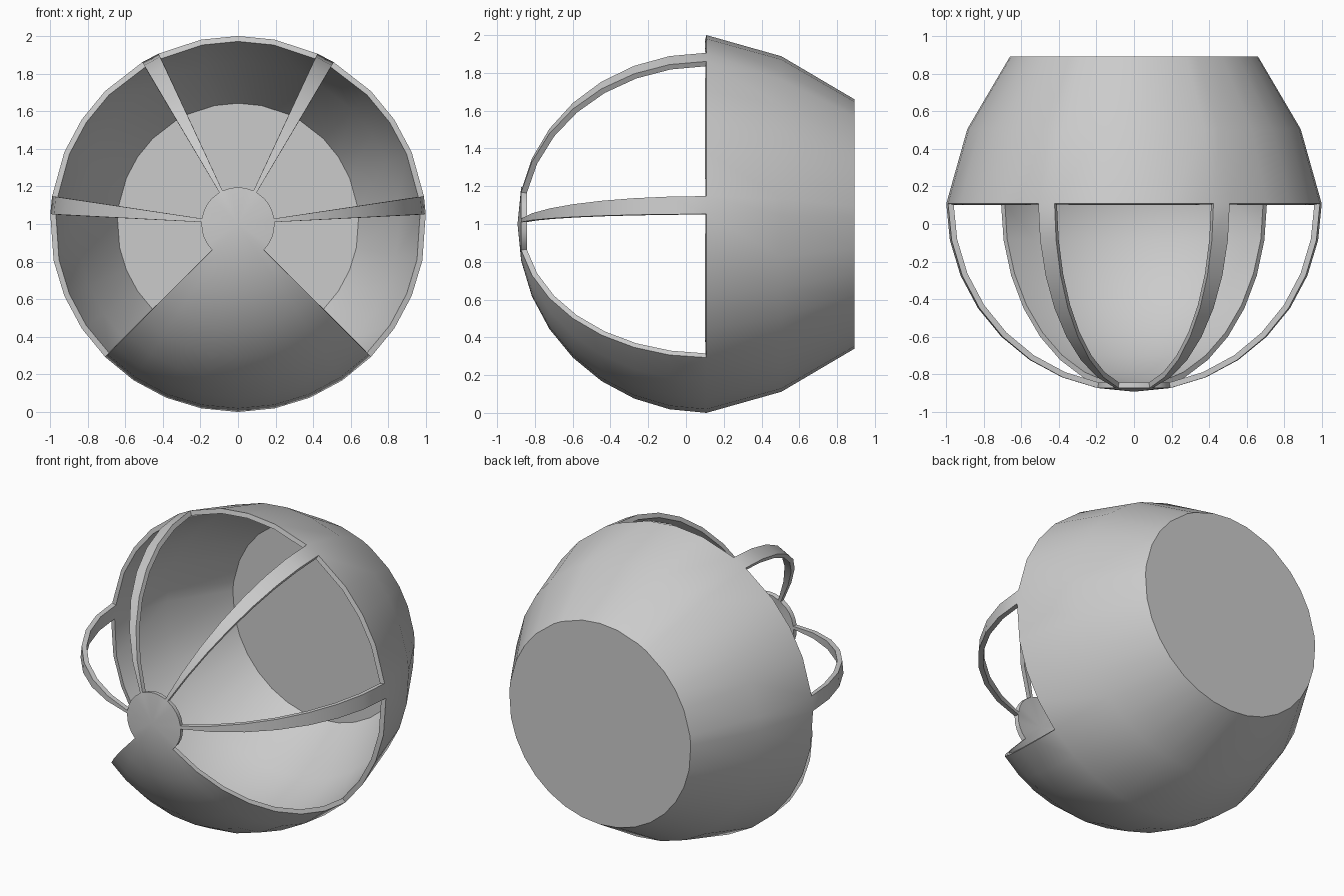
import bpy, bmesh
from math import sin, cos, radians

if "Cube" in bpy.data.objects:
    bpy.data.objects.remove(bpy.data.objects["Cube"])

CY, CZ = 0.108, 1.0          # centre of the shell; its axis runs along y
WALL = 0.03

# Angles round the axis, measured from the top; ribs sit at 25-30.6 and 81.5-87 degrees
half = [0, 11.25, 25, 30.6, 45, 56.25, 67.5, 81.5, 87,
        101.25, 112.5, 123.75, 135, 146.25, 157.5, 168.75, 180]
angles = half + [360 - a for a in reversed(half[1:-1])]
N = len(angles)

# Profile (radius, y): front dome rings from hub to equator, then the tapering bowl
dome = [(sin(radians(11.25 * k)), CY - cos(radians(11.25 * k))) for k in range(1, 9)]
bowl = [(0.888, 0.505), (0.66, 0.892)]
EQUATOR = len(dome) - 1


def solid_sector(i):
    """True where the dome is kept: ribs and the lower wedge."""
    mid = (angles[i] + (angles[i + 1] if i + 1 < N else 360)) / 2
    mid = min(mid, 360 - mid)
    return 25 < mid < 30.6 or 81.5 < mid < 87 or mid > 135


bm = bmesh.new()
rings = [[bm.verts.new((r * sin(radians(a)), y, CZ + r * cos(radians(a))))
          for a in angles] for r, y in dome + bowl]

# Dome ribs, lower wedge and closed bowl wall
for k in range(len(rings) - 1):
    for i in range(N):
        j = (i + 1) % N
        if k >= EQUATOR or solid_sector(i):
            bm.faces.new((rings[k][i], rings[k][j], rings[k + 1][j], rings[k + 1][i]))

# Front hub and flat back
tip = bm.verts.new((0, CY - 1, CZ))
for i in range(N):
    bm.faces.new((tip, rings[0][(i + 1) % N], rings[0][i]))
bm.faces.new(rings[-1])

# Drop unused points and face everything outwards
bmesh.ops.delete(bm, geom=[v for v in bm.verts if not v.link_faces], context='VERTS')
bm.normal_update()
for f in bm.faces:
    c = f.calc_center_median()
    c.y -= CY
    c.z -= CZ
    if f.normal.dot(c) < 0:
        f.normal_flip()

mesh = bpy.data.meshes.new("ribbed_shell")
bm.to_mesh(mesh)
bm.free()
shell = bpy.data.objects.new("ribbed_shell", mesh)
bpy.context.collection.objects.link(shell)

# Wall thickness, growing inwards
mod = shell.modifiers.new("wall", 'SOLIDIFY')
mod.thickness = WALL
mod.offset = -1
mod.use_even_offset = True

bpy.context.view_layer.objects.active = shell
shell.select_set(True)
bpy.ops.object.modifier_apply(modifier=mod.name)
bpy.ops.object.shade_smooth_by_angle(angle=radians(30))
